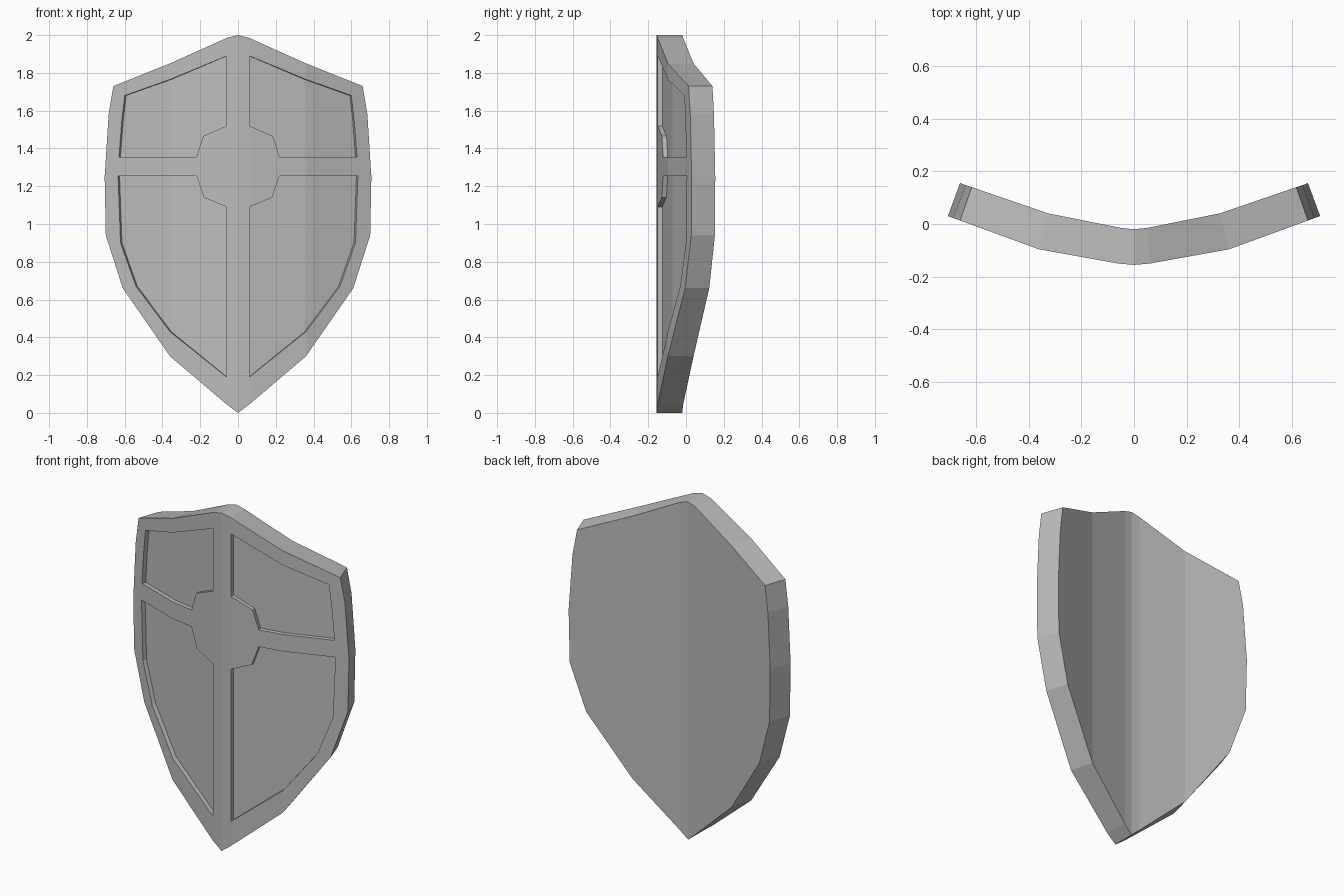
import bpy
import bmesh
from mathutils import Vector
from mathutils.geometry import delaunay_2d_cdt

if "Cube" in bpy.data.objects:
    bpy.data.objects.remove(bpy.data.objects["Cube"], do_unlink=True)

# Right half of the outline, and its two recessed panels, as (x, z), clockwise
OUTLINE = [(0, 2), (.06, 1.985), (.36, 1.85), (.66, 1.73), (.685, 1.58), (.706, 1.25),
           (.70, .94), (.61, .66), (.36, .30), (.06, .045), (0, 0)]
UPPER = [(.06, 1.89), (.36, 1.765), (.60, 1.68), (.615, 1.55), (.63, 1.355),
         (.22, 1.355), (.185, 1.465), (.06, 1.52)]
LOWER = [(.06, 1.09), (.18, 1.14), (.22, 1.255), (.635, 1.255), (.622, .90),
         (.54, .67), (.36, .43), (.06, .19)]

# Curved cross-section: flat x, then front (x, y) and back (x, y)
STATIONS = [(0, (0, -.155), (0, -.02)), (.06, (.06, -.15), (.05, -.015)),
            (.36, (.36, -.096), (.325, .04)), (.706, (.706, .03), (.66, .155))]
FRONT, FLOOR, BACK = 0, .18, 1


def bend(x, z, depth):
    """Carry a flat point onto the curved shield, at a depth from front to back."""
    for (x0, f0, b0), (x1, f1, b1) in zip(STATIONS, STATIONS[1:]):
        if abs(x) <= x1 + 1e-5 or x1 == STATIONS[-1][0]:
            t = (abs(x) - x0) / (x1 - x0)
            front = Vector(f0).lerp(Vector(f1), t)
            back = Vector(b0).lerp(Vector(b1), t)
            p = front.lerp(back, depth)
            return (p.x if x >= 0 else -p.x, p.y, z)


def mirrored(loop):
    return [(-x, z) for x, z in loop]


def border(tris):
    """Directed edges used by only one face of the region."""
    edges = {(f[i - 1], f[i]) for f in tris for i in range(len(f))}
    return [(a, b) for a, b in edges if (b, a) not in edges]


# Flat layout: outline, four panels and the bend lines
loops = [mirrored(OUTLINE) + OUTLINE[-2:0:-1]]
for panel in (UPPER, LOWER):
    loops += [panel[::-1], mirrored(panel)]
points, regions = [], []
for loop in loops:
    regions.append(list(range(len(points), len(points) + len(loop))))
    points += [Vector(p) for p in loop]
folds = []
for x in (-.36, -.06, 0, .06, .36):
    ends = [i for i in regions[0] if abs(points[i].x - x) < 1e-5]
    folds.append((ends[0], ends[1]))
flat, _, faces, _, _, owners = delaunay_2d_cdt(points, folds, regions, 1, 1e-5)
panel_faces = [f for f, o in zip(faces, owners) if any(i > 0 for i in o)]
frame_faces = [f for f, o in zip(faces, owners) if not any(i > 0 for i in o)]

# Curved shield body
bm = bmesh.new()
made = {}


def vert(i, depth):
    if (i, depth) not in made:
        made[i, depth] = bm.verts.new(bend(flat[i].x, flat[i].y, depth))
    return made[i, depth]


for f in frame_faces:
    bm.faces.new([vert(i, FRONT) for i in f])
for f in panel_faces:
    bm.faces.new([vert(i, FLOOR) for i in f])
for f in faces:
    bm.faces.new([vert(i, BACK) for i in reversed(f)])
for a, b in border(panel_faces):
    bm.faces.new((vert(a, FRONT), vert(b, FRONT), vert(b, FLOOR), vert(a, FLOOR)))
for a, b in border(faces):
    bm.faces.new((vert(b, FRONT), vert(a, FRONT), vert(a, BACK), vert(b, BACK)))

mesh = bpy.data.meshes.new("shield_body")
bm.to_mesh(mesh)
bm.free()
shield = bpy.data.objects.new("shield_body", mesh)
bpy.context.collection.objects.link(shield)

# Plain grey finish
grey = bpy.data.materials.new("plain_grey")
grey.use_nodes = True
colour = (.5, .5, .5, 1)
grey.diffuse_color = colour
grey.node_tree.nodes["Principled BSDF"].inputs["Base Color"].default_value = colour
mesh.materials.append(grey)
